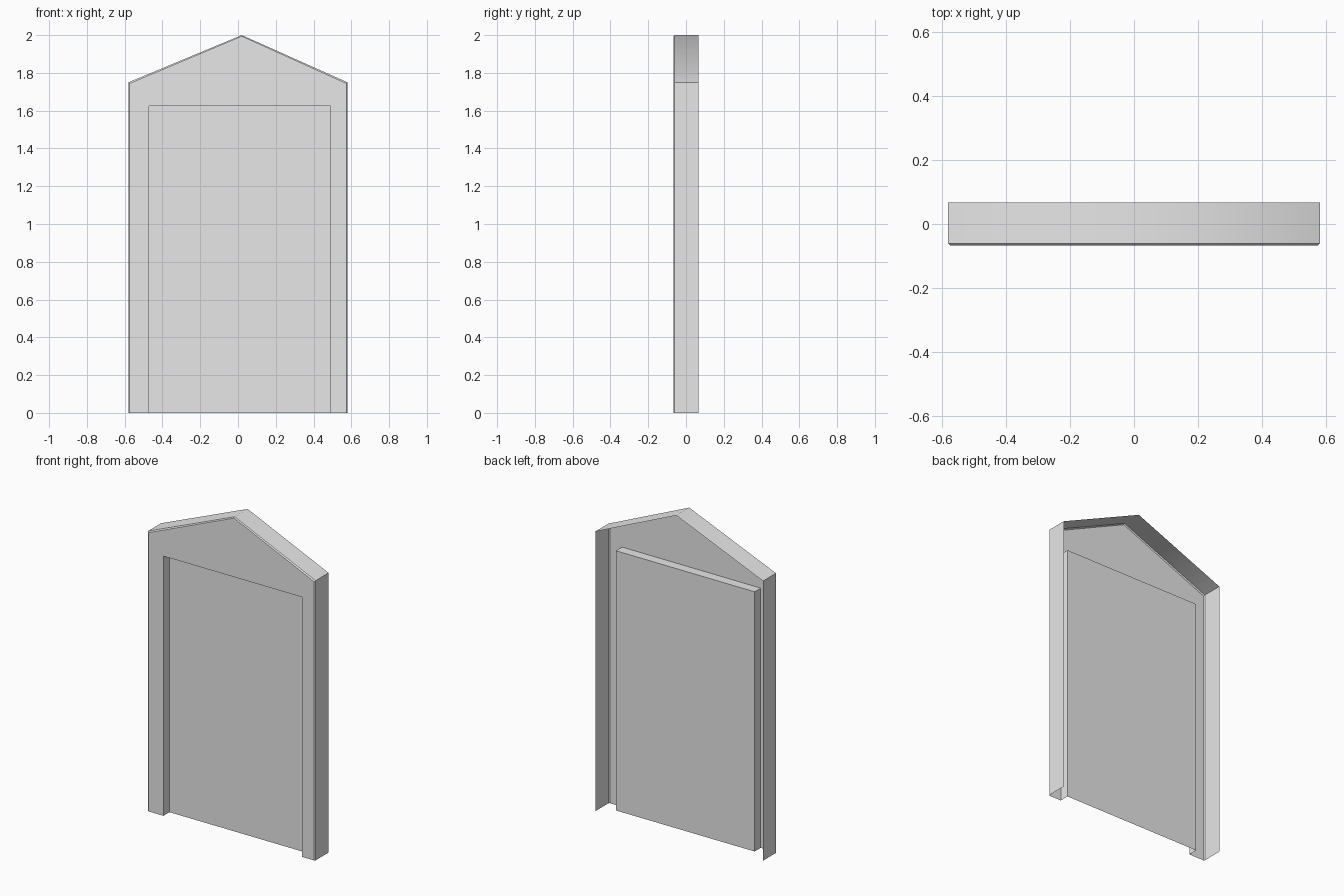
import bpy
import bmesh

cube = bpy.data.objects.get("Cube")
if cube:
    bpy.data.objects.remove(cube, do_unlink=True)

grey = bpy.data.materials.new("light_grey")
grey.use_nodes = True
colour = (0.8, 0.8, 0.8, 1)
grey.diffuse_color = colour
grey.node_tree.nodes["Principled BSDF"].inputs["Base Color"].default_value = colour

# Main dimensions
HALF, EAVE, APEX, APEX_X = 0.58, 1.75, 2.0, 0.02
LEFT, RIGHT, HEAD = -0.47, 0.49, 1.625
FRONT, BACK, PANEL = -0.067, 0.067, -0.007
BEVEL = 0.006


def gable(inset, y):
    """Open-bottomed gabled outline, from one foot to the other."""
    w = HALF - inset
    return [(-w, y, 0), (-w, y, EAVE - inset), (APEX_X, y, APEX - inset),
            (w, y, EAVE - inset), (w, y, 0)]


def opening(y):
    """Open-bottomed door outline."""
    return [(LEFT, y, 0), (LEFT, y, HEAD), (RIGHT, y, HEAD), (RIGHT, y, 0)]


def bridge(bm, a, b):
    return [bm.faces.new((a[i], a[i + 1], b[i + 1], b[i]))
            for i in range(len(a) - 1)]


def finish(name, bm):
    mesh = bpy.data.meshes.new(name)
    bm.to_mesh(mesh)
    bm.free()
    mesh.materials.append(grey)
    obj = bpy.data.objects.new(name, mesh)
    bpy.context.collection.objects.link(obj)
    return obj


def add(bm, points):
    return [bm.verts.new(p) for p in points]


# Frame: hollow shell, open behind and below, with a chamfered front rim
bm = bmesh.new()
front = add(bm, gable(BEVEL, FRONT))
rim = add(bm, gable(0, FRONT + BEVEL))
back = add(bm, gable(0, BACK))
door = add(bm, opening(FRONT))
reveal = add(bm, opening(PANEL))
bm.faces.new(door + front[::-1])
bridge(bm, front, rim)
walls = bridge(bm, rim, back)
bridge(bm, reveal, door)
# The two roof slopes blend softly over the ridge
for face in walls[1:3]:
    face.smooth = True
bmesh.ops.recalc_face_normals(bm, faces=bm.faces)
bm.normal_update()
if max(bm.faces, key=lambda f: f.calc_area()).normal.y > 0:
    bmesh.ops.reverse_faces(bm, faces=bm.faces)
finish("door_frame", bm)

# Door panel closing the recess
bm = bmesh.new()
bm.faces.new(add(bm, opening(PANEL)[::-1]))
bm.normal_update()
if bm.faces[:][0].normal.y > 0:
    bmesh.ops.reverse_faces(bm, faces=bm.faces)
finish("door_panel", bm)
